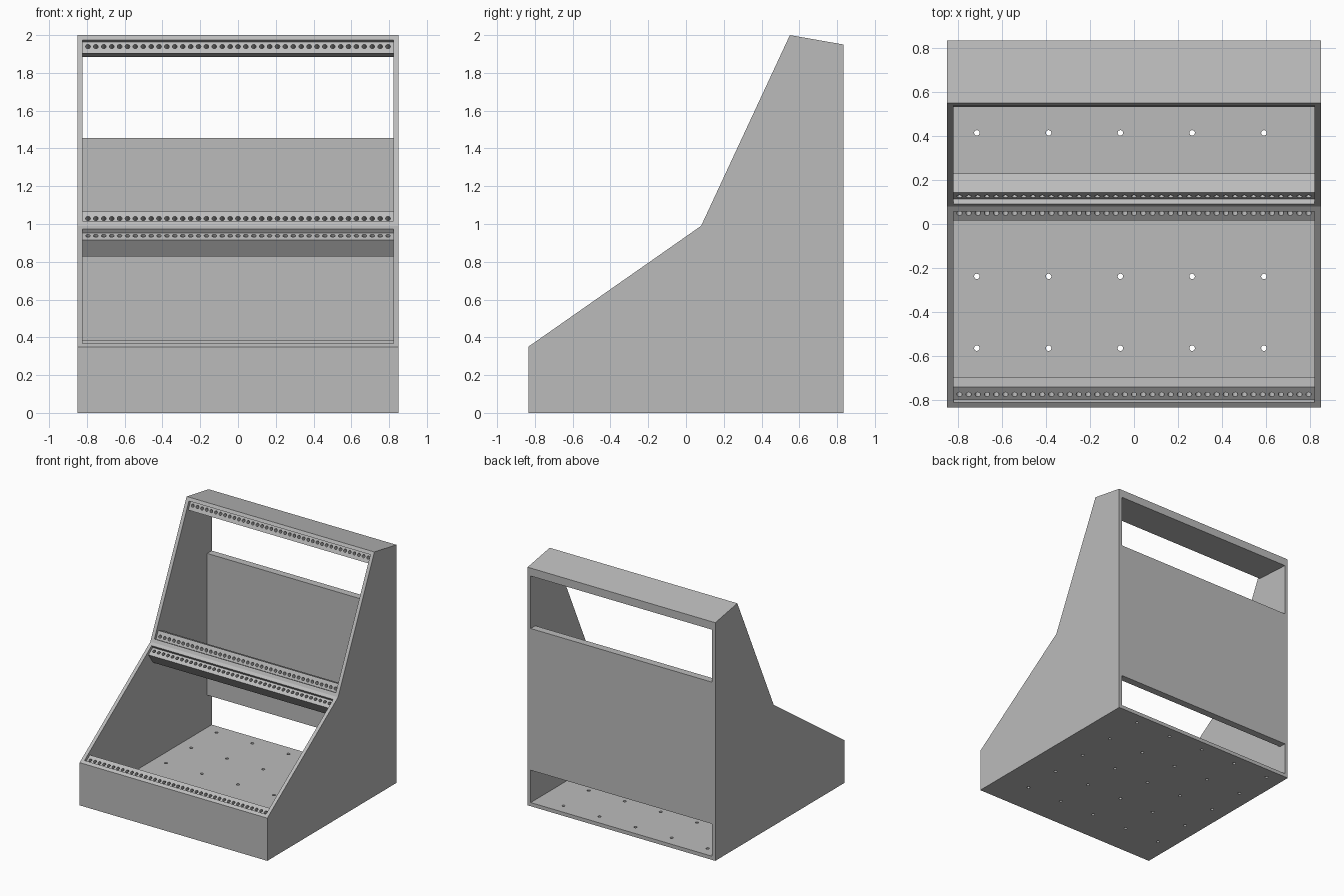
import bpy, bmesh
from mathutils import Vector, Matrix

if "Cube" in bpy.data.objects:
    bpy.data.objects.remove(bpy.data.objects["Cube"], do_unlink=True)

HALF, WALL, RECESS = 0.85, 0.028, 0.025
INNER = HALF - WALL
HOLE_R, PITCH, HOLES = 0.0125, 0.0418, 39

# Single plain grey finish
grey = bpy.data.materials.new("plain_grey")
grey.use_nodes = True
grey.diffuse_color = (0.5, 0.5, 0.5, 1)
grey.node_tree.nodes["Principled BSDF"].inputs["Base Color"].default_value = grey.diffuse_color

# Side outline corners in the (y, z) plane
FRONT, BEND, PEAK = Vector((-0.835, 0.35)), Vector((0.08, 0.99)), Vector((0.55, 2.0))
BACK = 0.835


def sloped_face(start, end):
    """Return a (along, inward) -> (y, z) mapper, inward direction and length."""
    u = (end - start).normalized()
    n = Vector((u.y, -u.x))
    return (lambda s, d: start + u * s + n * d), n, (end - start).length


low, low_in, low_len = sloped_face(FRONT, BEND)
up, up_in, up_len = sloped_face(BEND, PEAK)


def finish(name, bm):
    bmesh.ops.recalc_face_normals(bm, faces=bm.faces)
    mesh = bpy.data.meshes.new(name)
    bm.to_mesh(mesh)
    bm.free()
    mesh.materials.append(grey)
    ob = bpy.data.objects.new(name, mesh)
    bpy.context.scene.collection.objects.link(ob)
    return ob


def prism(name, profile, half):
    """Extrude a (y, z) profile along x."""
    bm = bmesh.new()
    face = bm.faces.new([bm.verts.new((-half, p[0], p[1])) for p in profile])
    new = bmesh.ops.extrude_face_region(bm, geom=[face])["geom"]
    bmesh.ops.translate(bm, vec=(2 * half, 0, 0),
                        verts=[v for v in new if isinstance(v, bmesh.types.BMVert)])
    return finish(name, bm)


def drills(name, centres, axis, length):
    """Many round cutters along one axis."""
    bm = bmesh.new()
    turn = Vector(axis).to_track_quat("Z", "Y").to_matrix().to_4x4()
    for c in centres:
        bmesh.ops.create_cone(bm, cap_ends=True, segments=16, radius1=HOLE_R,
                              radius2=HOLE_R, depth=length,
                              matrix=Matrix.Translation(c) @ turn)
    return finish(name, bm)


def cut(target, cutter):
    cutter.hide_render = True
    mod = target.modifiers.new("cut", "BOOLEAN")
    mod.operation, mod.solver, mod.object = "DIFFERENCE", "EXACT", cutter
    bpy.context.view_layer.objects.active = target
    bpy.ops.object.modifier_apply(modifier=mod.name)
    bpy.data.objects.remove(cutter, do_unlink=True)


def drill_rail(target, point, inward):
    """Row of blind screw holes starting on a recessed rail surface."""
    rows = [(PITCH * (i - (HOLES - 1) / 2), point.x, point.y) for i in range(HOLES)]
    cut(target, drills("rail_drill", rows, (0, inward.x, inward.y), 0.1))


# Case body: solid side outline hollowed by one cavity
LIP, RAIL, HOLE = WALL, 0.096, 0.055
body = prism("case_body", [(FRONT.x, 0), (BACK, 0), (BACK, 1.95), PEAK, BEND, FRONT], HALF)
cavity = prism("cavity", [
    low(LIP, -0.08), low(LIP, RECESS), low(RAIL, RECESS), low(RAIL, 0.107),
    (FRONT.x + WALL, 0.24), (FRONT.x + WALL, 0.03), (BACK + 0.1, 0.03),
    (BACK + 0.1, 1.879), (BACK, 1.885), up(up_len - RAIL, RECESS),
    up(up_len - LIP, RECESS), up(up_len - LIP, -0.08), (-0.02, 1.07)], INNER)
cut(body, cavity)

# Floor mounting holes
floor_grid = [(-0.715 + 0.3265 * i, -0.565 + 0.3265 * j, 0.015)
              for i in range(5) for j in range(5)]
cut(body, drills("floor_drill", floor_grid, (0, 0, 1), 0.1))

# Front and top rail holes
drill_rail(body, low(HOLE, RECESS), low_in)
drill_rail(body, up(up_len - HOLE, RECESS), up_in)

# Middle double rail at the bend
middle = prism("middle_rail", [
    low(low_len - RAIL, 0.13), low(low_len - RAIL, RECESS), low(low_len - LIP, RECESS),
    low(low_len - LIP, 0), BEND, up(LIP, 0), up(LIP, RECESS),
    up(RAIL, RECESS), up(RAIL, 0.12)], INNER)
drill_rail(middle, low(low_len - HOLE, RECESS), low_in)
drill_rail(middle, up(HOLE, RECESS), up_in)

# Back panel between the two rear openings
prism("back_panel", [(BACK - 0.06, 0.295), (BACK, 0.295), (BACK, 1.455), (BACK - 0.06, 1.455)], INNER)
